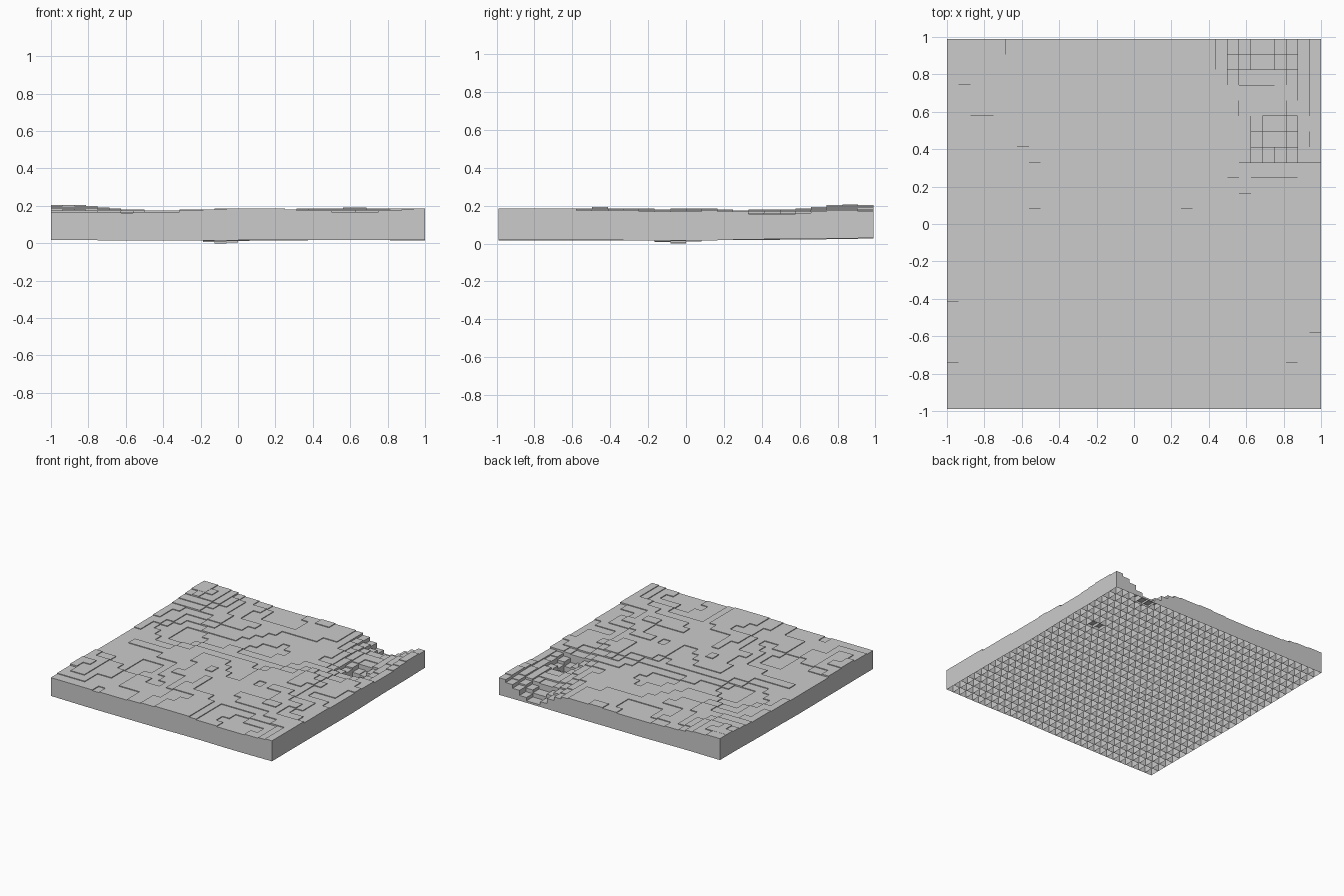
import bpy, bmesh, math
from mathutils import Vector, noise

if "Cube" in bpy.data.objects:
    bpy.data.objects.remove(bpy.data.objects["Cube"])

NX, NY = 32, 24            # columns across and deep
X0, Y0 = -1.0, -0.99
DX, DY = 2.0 / NX, 1.98 / NY


def bump(x, y, cx, cy, rx, ry):
    return math.exp(-(((x - cx) / rx) ** 2 + ((y - cy) / ry) ** 2))


# underside height of a column: nearly flat, slightly raised at the back
def base_height(x, y):
    z = 0.017 + 0.004 * noise.noise(Vector((x * 2, y * 2, 7.3)))
    z += 0.012 * max(0.0, y)
    z -= 0.019 * bump(x, y, -0.09, -0.04, 0.09, 0.09)
    return max(0.0, z)


# top height: gentle rolling ground, a corner mound, two hollows at the back right
def top_height(x, y):
    z = 0.178 - 0.010 * max(0.0, min(1.0, y + 0.4))
    z += 0.022 * noise.noise(Vector((x * 1.7, y * 2.4, 1.5)))
    z += 0.008 * noise.noise(Vector((x * 5, y * 5, 4.2)))
    z += 0.022 * bump(x, y, -0.9, 0.9, 0.25, 0.25)
    z += 0.020 * bump(x, y, 1.0, 0.95, 0.09, 0.4)
    z -= 0.030 * bump(x, y, 0.72, 0.65, 0.25, 0.42)
    z -= 0.125 * bump(x, y, 0.76, 0.45, 0.09, 0.10)
    z -= 0.120 * bump(x, y, 0.68, 0.96, 0.15, 0.13)
    z = round(z / 0.006) * 0.006
    return min(0.205, max(0.045, z))


# one column: four walls and a cap, open underneath
def add_column(bm, i, j):
    xa, ya = X0 + i * DX, Y0 + j * DY
    xb, yb = xa + DX, ya + DY
    cx, cy = (xa + xb) / 2, (ya + yb) / 2
    ring = [(xa, ya), (xb, ya), (xb, yb), (xa, yb)]
    zb, zt = base_height(cx, cy), top_height(cx, cy)
    low = [bm.verts.new((x, y, zb)) for x, y in ring]
    high = [bm.verts.new((x, y, zt)) for x, y in ring]
    bm.faces.new(high)
    for k in range(4):
        n = (k + 1) % 4
        bm.faces.new((low[k], low[n], high[n], high[k]))


# stepped terrain
bm = bmesh.new()
for i in range(NX):
    for j in range(NY):
        add_column(bm, i, j)
lowest = min(v.co.z for v in bm.verts)
bmesh.ops.translate(bm, verts=bm.verts, vec=(0, 0, -lowest))
mesh = bpy.data.meshes.new("terrain_columns")
bm.to_mesh(mesh)
bm.free()
bpy.context.collection.objects.link(bpy.data.objects.new("terrain_columns", mesh))
